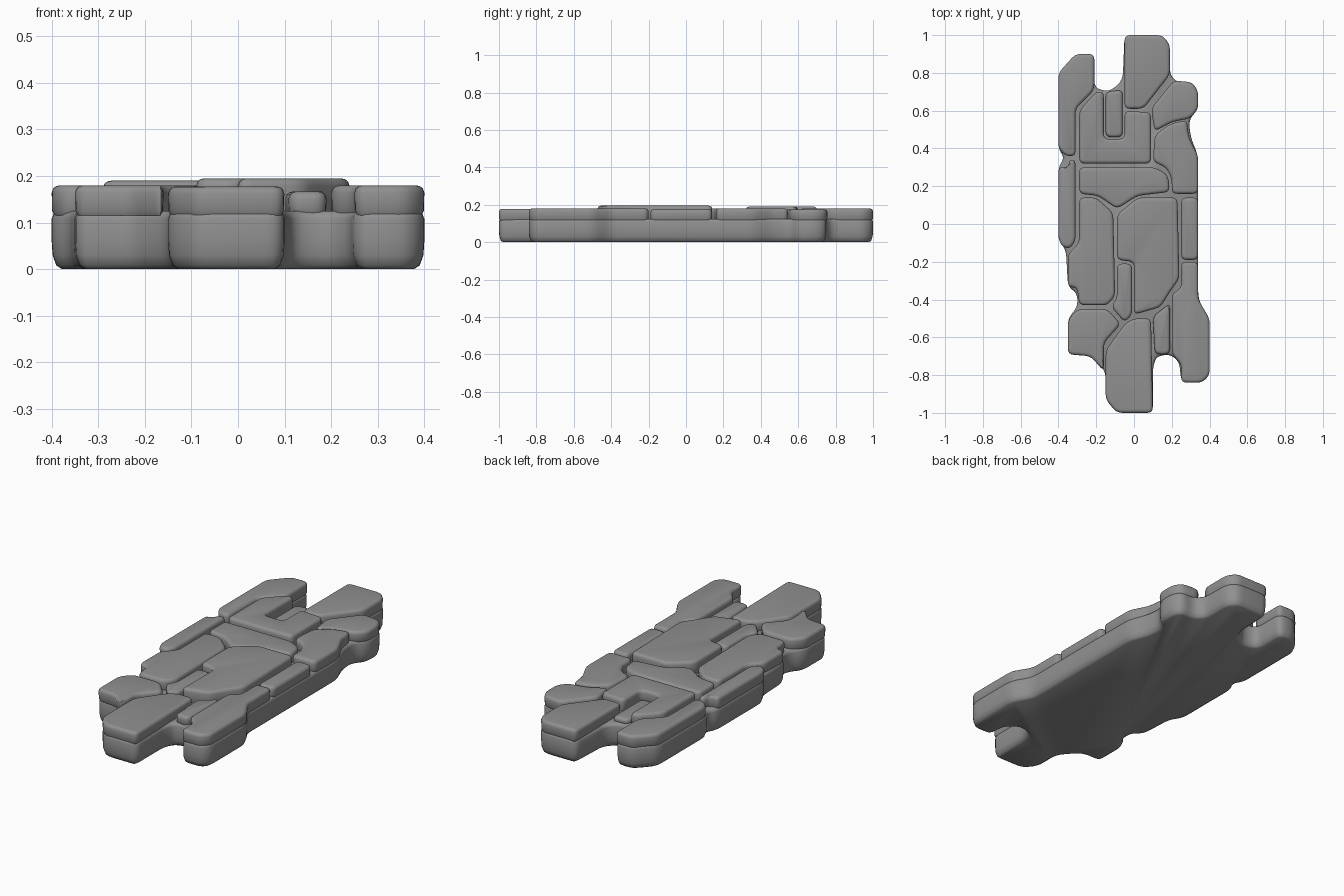
import bpy
import bmesh
from mathutils import Vector

# Remove the default object
cube = bpy.data.objects.get("Cube")
if cube:
    bpy.data.objects.remove(cube, do_unlink=True)

UNIT = 0.01  # outlines are written in hundredths

stone_grey = bpy.data.materials.new("stone grey")
stone_grey.use_nodes = True
colour = (0.28, 0.28, 0.28, 1.0)
stone_grey.diffuse_color = colour
bsdf = next(n for n in stone_grey.node_tree.nodes if n.type == 'BSDF_PRINCIPLED')
bsdf.inputs["Base Color"].default_value = colour
bsdf.inputs["Roughness"].default_value = 0.8


def rounded(points, radius, steps=4):
    """Counter-clockwise outline with every corner softened by a small curve."""
    pts = [Vector(p) * UNIT for p in points]
    count = len(pts)
    area = sum(pts[i - 1].cross(pts[i]) for i in range(count))
    if area < 0:
        pts.reverse()
    outline = []
    for i, corner in enumerate(pts):
        before = pts[i - 1] - corner
        after = pts[(i + 1) % count] - corner
        start = corner + before.normalized() * min(radius, before.length * 0.42)
        end = corner + after.normalized() * min(radius, after.length * 0.42)
        for s in range(steps + 1):
            t = s / steps
            outline.append(start.lerp(corner, t).lerp(corner.lerp(end, t), t))
    return outline


def inward(outline):
    """Inward offset direction at each outline point."""
    result = []
    for i, p in enumerate(outline):
        a = (p - outline[i - 1]).normalized()
        b = (outline[(i + 1) % len(outline)] - p).normalized()
        na, nb = Vector((-a.y, a.x)), Vector((-b.y, b.x))
        result.append((na + nb) / max(1 + na.dot(nb), 0.5))
    return result


def slab(name, points, profile, radius):
    """Stack inset copies of the outline following a (height, inset) profile."""
    outline = rounded(points, radius)
    normals = inward(outline)
    bm = bmesh.new()
    rings = []
    for z, inset in profile:
        ring = [p + n * inset for p, n in zip(outline, normals)]
        rings.append([bm.verts.new((p.x, p.y, z)) for p in ring])
    count = len(outline)
    for low, high in zip(rings, rings[1:]):
        for i in range(count):
            j = (i + 1) % count
            bm.faces.new((low[i], low[j], high[j], high[i]))
    bm.faces.new(list(reversed(rings[0])))
    bm.faces.new(rings[-1])
    mesh = bpy.data.meshes.new(name)
    bm.to_mesh(mesh)
    bm.free()
    mesh.materials.append(stone_grey)
    obj = bpy.data.objects.new(name, mesh)
    bpy.context.collection.objects.link(obj)
    bpy.ops.object.select_all(action='DESELECT')
    obj.select_set(True)
    bpy.context.view_layer.objects.active = obj
    bpy.ops.object.shade_smooth_by_angle(angle=0.7)
    return obj


def stone(name, top, *points):
    profile = [(0.115, 0.006), (0.125, 0.001), (top - 0.016, 0.0),
               (top - 0.007, 0.003), (top - 0.002, 0.009), (top, 0.018)]
    slab(name, points, profile, 0.03)


# Thick base under all the paving stones
base = [(-40, 80), (-31, 90), (-21, 90), (-21, 72), (-13, 70), (-6, 76),
        (-5, 100), (15, 100), (19, 95), (19, 79), (23, 75), (31, 75),
        (34, 70), (34, 61), (29, 55), (30, 46), (34, 36), (34, -40),
        (40, -50), (40, -80), (36, -84), (25, -84), (24, -73), (19, -69),
        (12, -70), (10, -76), (10, -100), (-9, -100), (-15, -93), (-15, -78),
        (-23, -69), (-35, -69), (-35, -50), (-30, -44), (-30, -37),
        (-35, -33), (-36, -14), (-40, -8), (-40, 30), (-37, 35), (-40, 40)]
slab("base", base, [(0, 0.022), (0.008, 0.01), (0.03, 0.002), (0.06, 0),
                    (0.108, 0), (0.119, 0.004), (0.125, 0.014)], 0.04)

# Back stones
stone("back_right_stone", 0.18, (-40, 80), (-31, 90), (-21, 90), (-21, 71),
      (-31, 61), (-31, 36), (-36, 36), (-40, 40))
stone("back_end_stone", 0.18, (-5, 100), (15, 100), (19, 95), (19, 79),
      (5, 61), (-5, 61))
stone("back_left_stone", 0.175, (21, 76), (31, 75), (34, 70), (34, 61),
      (30, 56), (20, 54), (11, 49), (9, 61))
stone("hooked_stone", 0.19, (-20, 70), (-16, 70), (-16, 45), (-5, 45),
      (-5, 60), (9, 59), (9, 32), (-29, 32), (-29, 60))
stone("slot_stone", 0.15, (-15, 70), (-6, 71), (-6, 46), (-15, 46))

# Middle stones
stone("left_shoulder_stone", 0.18, (28, 55), (19, 53), (11, 47), (10, 33),
      (17, 30), (20, 24), (20, 16), (34, 16), (34, 36), (29, 46))
stone("cross_stone", 0.18, (-29, 30), (11, 30), (18, 26), (19, 17),
      (2, 15), (-9, 8), (-19, 15), (-29, 16))
stone("right_edge_stone", 0.18, (-40, 30), (-35, 30), (-34, 34), (-31, 34),
      (-31, -9), (-34, -13), (-38, -12), (-40, -8))
stone("left_edge_stone", 0.175, (25, 14), (34, 14), (34, -19), (25, -19))
stone("centre_stone", 0.195, (2, 14), (23, 14), (24, -29), (19, -36),
      (14, -44), (0, -48), (0, -20), (-9, -19), (-9, 5))

# Front stones
stone("right_front_stone", 0.18, (-29, 14), (-20, 14), (-11, 6), (-10, -38),
      (-14, -43), (-29, -43), (-30, -34), (-35, -33), (-35, -16), (-29, -10))
stone("wedge_stone", 0.175, (-9, -21), (-1, -21), (-1, -48), (-5, -52),
      (-12, -44), (-9, -39))
stone("left_front_stone", 0.18, (25, -20), (34, -20), (34, -40), (40, -50),
      (40, -80), (36, -84), (25, -84), (25, -74), (20, -69), (20, -37),
      (25, -34))
stone("notch_stone", 0.167, (19, -42), (19, -69), (11, -69), (10, -49))
stone("front_end_stone", 0.178, (9, -50), (10, -100), (-9, -100), (-15, -93),
      (-15, -67), (-5, -53), (0, -50))
stone("right_corner_stone", 0.18, (-30, -45), (-14, -45), (-7, -53),
      (-16, -63), (-16, -78), (-23, -70), (-35, -69), (-35, -51))
